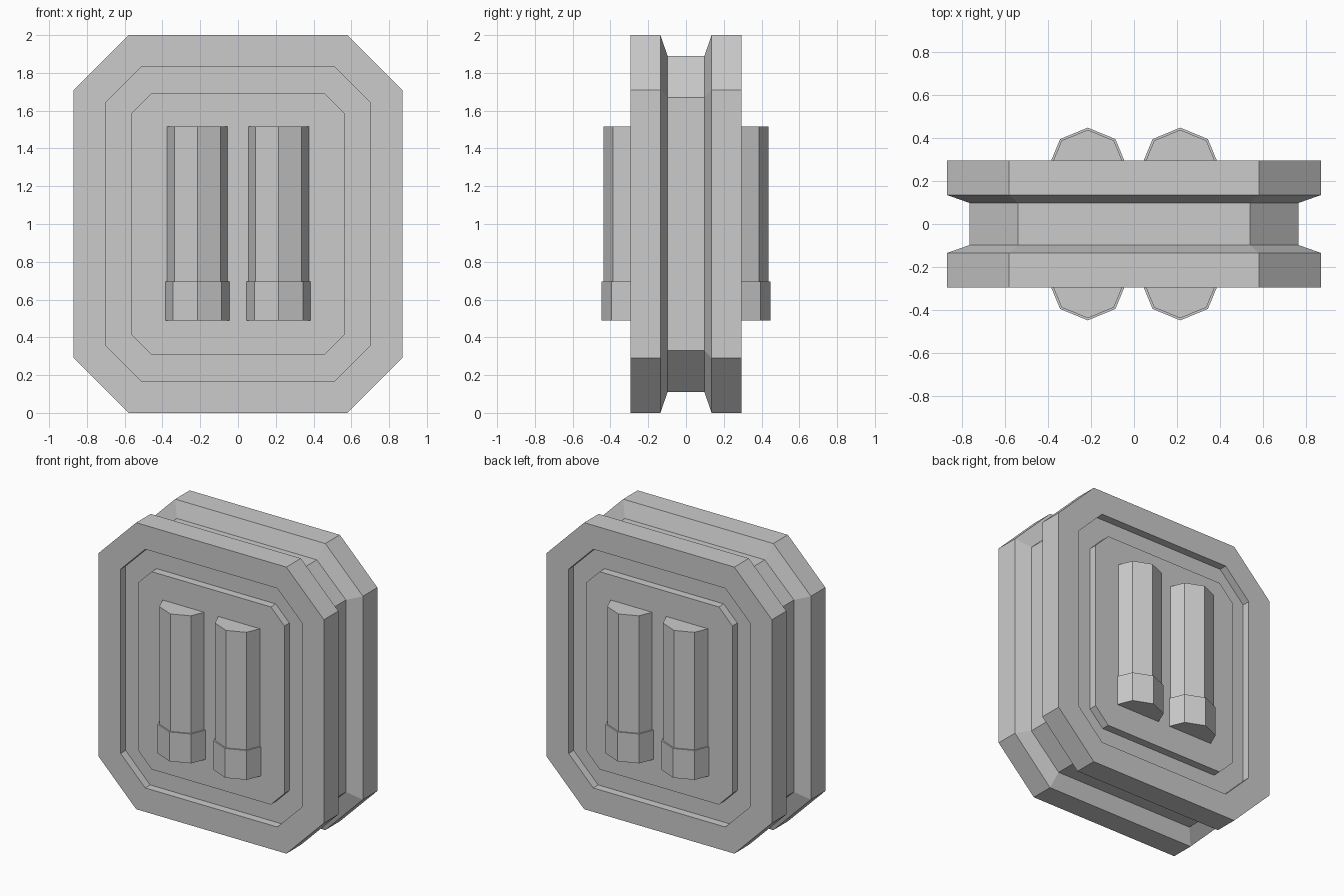
import bpy, bmesh, math

cube = bpy.data.objects.get("Cube")
if cube:
    bpy.data.objects.remove(cube, do_unlink=True)

grey = bpy.data.materials.new("plain grey")
grey.use_nodes = True
COLOUR = (0.6, 0.6, 0.6, 1)
grey.diffuse_color = COLOUR
grey.node_tree.nodes["Principled BSDF"].inputs["Base Color"].default_value = COLOUR

MID = 1.0  # height of the centre


def octagon(half_w, half_h, cut_x, cut_z, y):
    """Rectangle with clipped corners, standing in the plane at y."""
    quarter = [(half_w, half_h - cut_z), (half_w - cut_x, half_h)]
    right_top = quarter
    left_top = [(-x, z) for x, z in reversed(quarter)]
    top = right_top + left_top
    return [(x, y, MID + z) for x, z in top + [(-x, -z) for x, z in top]]


def loft(name, rings, cap_start=False, cap_end=False):
    """Skin a list of equal-sized rings into one flat-shaded object."""
    bm = bmesh.new()
    loops = [[bm.verts.new(p) for p in ring] for ring in rings]
    for a, b in zip(loops, loops[1:]):
        for i in range(len(a)):
            j = (i + 1) % len(a)
            bm.faces.new((a[i], a[j], b[j], b[i]))
    if cap_start:
        bm.faces.new(list(reversed(loops[0])))
    if cap_end:
        bm.faces.new(loops[-1])
    bmesh.ops.recalc_face_normals(bm, faces=bm.faces)
    # An open shell needs its outward side settled by the flat cap or band
    probe = max(bm.faces, key=lambda f: abs(f.calc_center_median().x) + abs(f.calc_center_median().y))
    centre = probe.calc_center_median()
    if not (cap_start and cap_end) and probe.normal.x * centre.x + probe.normal.y * centre.y < 0:
        bmesh.ops.reverse_faces(bm, faces=bm.faces)
    mesh = bpy.data.meshes.new(name)
    bm.to_mesh(mesh)
    bm.free()
    mesh.materials.append(grey)
    obj = bpy.data.objects.new(name, mesh)
    bpy.context.collection.objects.link(obj)
    return obj


# Outlines: half width, half height, corner cut across, corner cut up
RIM = (0.87, 1.0, 0.29, 0.29)
CORE = (0.765, 0.89, 0.225, 0.22)
GROOVE = (0.70, 0.833, 0.19, 0.19)
PANEL = (0.565, 0.69, 0.105, 0.105)
FACE_Y, FLOOR_Y, RIM_BACK_Y, CORE_Y = 0.295, 0.24, 0.135, 0.098
PILLAR_Y = 0.266


def half_column(name, x, side, radius, bottom, top):
    """Half of an eight-sided column, bulging out of the face."""
    outline = [(x + radius * math.cos(math.pi * k / 4),
                side * (PILLAR_Y + radius * math.sin(math.pi * k / 4))) for k in range(5)]
    return loft(name, [[(px, py, z) for px, py in outline] for z in (bottom, top)], True, True)


for side, label in ((-1, "front"), (1, "back")):
    # Flange with a groove around the raised panel and a sloped inner edge
    loft(label + "_flange", [
        octagon(*PANEL, side * FACE_Y),
        octagon(*PANEL, side * FLOOR_Y),
        octagon(*GROOVE, side * FLOOR_Y),
        octagon(*GROOVE, side * FACE_Y),
        octagon(*RIM, side * FACE_Y),
        octagon(*RIM, side * RIM_BACK_Y),
        octagon(*CORE, side * CORE_Y),
    ], cap_start=True)
    # Paired ribs with a thicker collar at the foot
    for x, hand in ((-0.215, "right"), (0.215, "left")):
        half_column(f"{label}_{hand}_rib", x, side, 0.172, 0.69, 1.515)
        half_column(f"{label}_{hand}_collar", x, side, 0.182, 0.49, 0.695)

# Narrow band joining the two flanges
loft("core_band", [octagon(*CORE, -CORE_Y), octagon(*CORE, CORE_Y)])
